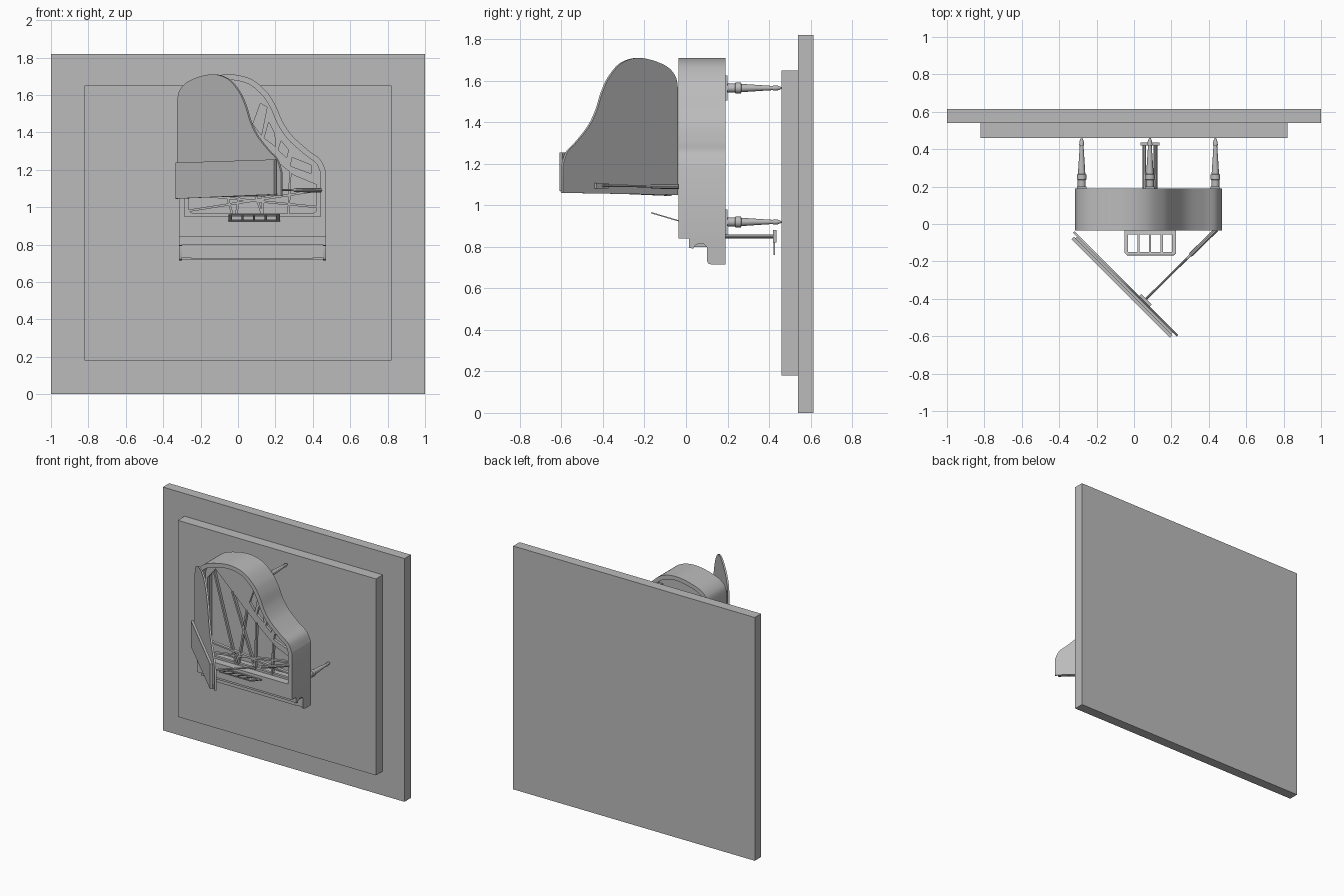
import bpy, bmesh, math
from mathutils import Matrix, Vector

if "Cube" in bpy.data.objects:
    bpy.data.objects.remove(bpy.data.objects["Cube"])

grey = bpy.data.materials.new("plain_grey")
grey.diffuse_color = (0.5, 0.5, 0.5, 1)
grey.use_nodes = True
grey.node_tree.nodes["Principled BSDF"].inputs["Base Color"].default_value = grey.diffuse_color
FRONT = Matrix(((1, 0, 0), (0, 0, -1), (0, 1, 0))).to_4x4()   # (x, z) drawn, y depth
SIDE = Matrix(((0, 0, 1), (1, 0, 0), (0, 1, 0))).to_4x4()     # (y, z) drawn, x depth


def add(name, mesh, smooth=True):
    mesh.materials.clear()
    mesh.materials.append(grey)
    if smooth:
        for p in mesh.polygons:
            p.use_smooth = True
        mesh.set_sharp_from_angle(angle=math.radians(30))
    ob = bpy.data.objects.new(name, mesh)
    bpy.context.collection.objects.link(ob)
    return ob


def slab(name, loops, d0, d1, basis=FRONT, place=Matrix()):
    """Fill closed loops (inner ones become holes) and extrude from d0 to d1."""
    cu = bpy.data.curves.new(name, 'CURVE')
    cu.dimensions = '2D'
    cu.fill_mode = 'BOTH'
    cu.extrude = abs(d1 - d0) / 2
    for loop in loops:
        s = cu.splines.new('POLY')
        s.points.add(len(loop) - 1)
        for p, (a, b) in zip(s.points, loop):
            p.co = (a, b, 0, 1)
        s.use_cyclic_u = True
    tmp = bpy.data.objects.new(name + "_tmp", cu)
    bpy.context.collection.objects.link(tmp)
    bpy.context.view_layer.update()
    mesh = bpy.data.meshes.new_from_object(
        tmp.evaluated_get(bpy.context.evaluated_depsgraph_get()))
    bpy.data.objects.remove(tmp)
    mid = (d0 + d1) / 2
    shift = Vector((0, mid, 0)) if basis is FRONT else Vector((mid, 0, 0))
    mesh.transform(place @ Matrix.Translation(shift) @ basis)
    bm = bmesh.new()
    bm.from_mesh(mesh)
    bmesh.ops.remove_doubles(bm, verts=bm.verts, dist=1e-5)
    bmesh.ops.recalc_face_normals(bm, faces=bm.faces)
    bm.to_mesh(mesh)
    bm.free()
    return add(name, mesh)


def rect(a0, a1, b0, b1):
    return [(a0, b0), (a1, b0), (a1, b1), (a0, b1)]


def box(name, x0, x1, y0, y1, z0, z1, place=Matrix()):
    return slab(name, [rect(x0, x1, z0, z1)], y0, y1, FRONT, place)


def rod(name, a, b, profile, n=16):
    """Turned part from a to b; profile holds (fraction, radius)."""
    a, b = Vector(a), Vector(b)
    q = (b - a).to_track_quat('Z', 'Y')
    bm = bmesh.new()
    rings = []
    for t, r in profile:
        c = a.lerp(b, t)
        rings.append([bm.verts.new(c + q @ Vector((r * math.cos(i * math.tau / n),
                      r * math.sin(i * math.tau / n), 0))) for i in range(n)])
    for r0, r1 in zip(rings, rings[1:]):
        for i in range(n):
            j = (i + 1) % n
            bm.faces.new((r0[i], r0[j], r1[j], r1[i]))
    bm.faces.new(rings[0][::-1])
    bm.faces.new(rings[-1])
    mesh = bpy.data.meshes.new(name)
    bm.to_mesh(mesh)
    bm.free()
    return add(name, mesh)


def smooth_path(pts, steps=6):
    """Catmull-Rom through the points."""
    p = [Vector(v) for v in [pts[0]] + pts + [pts[-1]]]
    out = []
    for p0, p1, p2, p3 in zip(p, p[1:], p[2:], p[3:]):
        for i in range(steps):
            t = i / steps
            out.append(0.5 * (2 * p1 + (p2 - p0) * t + (2 * p0 - 5 * p1 + 4 * p2 - p3) * t * t
                              + (3 * p1 - p0 - 3 * p2 + p3) * t ** 3))
    return [tuple(v) for v in out + [p[-1]]]


def inset(path, d):
    """Shift an open path running clockwise towards its inside."""
    out = []
    for i, p in enumerate(path):
        t = Vector(path[min(i + 1, len(path) - 1)]) - Vector(path[max(i - 1, 0)])
        t.normalize()
        out.append((p[0] + t.y * d, p[1] - t.x * d))
    return out


# Backing boards
box("wall_board", -1, 1, 0.54, 0.615, 0, 1.82)
box("raised_panel", -0.82, 0.82, 0.46, 0.54, 0.18, 1.65)

# Curved case outline: distance from the straight side, height
curve = smooth_path([(0, 1.56), (0.02, 1.625), (0.096, 1.677), (0.255, 1.71), (0.38, 1.687),
                     (0.465, 1.62), (0.515, 1.545), (0.555, 1.455), (0.607, 1.38),
                     (0.69, 1.305), (0.755, 1.255), (0.785, 1.19)])
case = [(u - 0.315, z) for u, z in curve]
inner = inset(case, 0.03)
inner[0], inner[-1] = (-0.285, inner[0][1]), (0.44, inner[-1][1])
inner_loop = inner + [(0.44, 0.95), (-0.285, 0.95)]
slab("case_rim", [case + [(0.47, 0.84), (-0.315, 0.84)], inner_loop], -0.035, 0.19)
slab("soundboard", [inner_loop], 0.10, 0.17)

# Metal frame with one large opening and four slots by the curved side
opening = [(-0.265, 0.98), (-0.24, 0.965), (0.40, 0.965), (0.42, 0.98), (0.42, 1.12),
           (0.30, 1.17), (0.2, 1.25), (0.05, 1.38), (-0.2, 1.62), (-0.265, 1.54)]
slots = [[(0.12, 1.555), (0.155, 1.535), (0.125, 1.385), (0.08, 1.445)],
         [(0.165, 1.455), (0.195, 1.395), (0.2, 1.325), (0.14, 1.37)],
         [(0.23, 1.355), (0.27, 1.305), (0.26, 1.265), (0.215, 1.305)],
         [(0.29, 1.265), (0.39, 1.225), (0.39, 1.18), (0.28, 1.22)]]
slab("metal_frame", [inner_loop, opening] + slots, 0.02, 0.04)
bars = [((-0.03, 0.96), (-0.21, 1.60)), ((-0.01, 0.96), (0.06, 1.38)),
        ((0.13, 0.96), (-0.06, 1.49)), ((0.13, 0.96), (0.14, 1.31)),
        ((0.27, 0.96), (0.28, 1.19)), ((-0.27, 1.07), (0.43, 1.0)),
        ((-0.27, 0.98), (0.43, 1.09))]
for a, b in bars:
    a, b = Vector(a), Vector(b)
    n = (b - a).orthogonal().normalized() * 0.006
    slab("frame_bar", [[tuple(a + n), tuple(a - n), tuple(b - n), tuple(b + n)]], 0.012, 0.035)

# Keyboard end
box("key_cover", -0.30, 0.455, 0.015, 0.19, 0.80, 0.84)
box("key_bed", -0.30, 0.455, 0.13, 0.19, 0.717, 0.80)
box("keys", -0.25, 0.40, 0.11, 0.13, 0.725, 0.80)
cheek = [(0.015, 0.84), (0.015, 0.795), (0.035, 0.792), (0.045, 0.808), (0.06, 0.815),
         (0.085, 0.815), (0.1, 0.80), (0.1, 0.735), (0.106, 0.721), (0.12, 0.715),
         (0.19, 0.715), (0.19, 0.84)]
for x in (-0.315, 0.455):
    slab("cheek", [cheek], x, x + 0.015, SIDE)
for x in (-0.30, 0.40):
    box("key_block", x, x + 0.055, 0.105, 0.13, 0.73, 0.80)

# Lid opened to 45 degrees, with its front leaf folded back over it
hinge = Matrix.Translation((-0.318, -0.038, 0)) @ Matrix.Rotation(-math.pi / 4, 4, 'Z')
slab("lid", [curve + [(0.785, 1.06), (0, 1.05)]], -0.012, 0, FRONT, hinge)
slab("lid_front_leaf", [[(0.02, 1.045), (0.765, 1.068), (0.765, 1.255), (0.02, 1.238)]],
     -0.042, -0.024, FRONT, hinge)
box("leaf_hinge", 0.03, 0.755, -0.026, -0.010, 1.06, 1.075, hinge)

# Lid prop
rod("lid_prop", (0.44, -0.03, 1.09), (0.065, -0.40, 1.095),
    [(0, 0.012), (0.36, 0.012), (0.38, 0.006), (1, 0.006)], 10)
box("prop_bracket", 0.49, 0.57, 0, 0.015, 1.082, 1.108, hinge)

# Music desk: a thin tilted frame with four windows
tilt = math.atan2(0.04, 0.135)
desk = Matrix.Translation((0, -0.035, 0.925)) @ Matrix.Rotation(math.pi / 2 - tilt, 4, 'X')
panes = [rect(x, x + 0.05, 0.022, 0.12) for x in (-0.032, 0.03, 0.092, 0.154)]
slab("music_desk", [[(-0.05, 0), (0.225, 0), (0.225, 0.125), (0.212, 0.138),
                     (-0.037, 0.138), (-0.05, 0.125)]] + panes, -0.003, 0.003, FRONT, desk)

# Legs with collar and caster
for x, z in ((-0.28, 0.92), (0.435, 0.92), (0.085, 1.565)):
    rod("leg", (x, 0.18, z), (x, 0.46, z),
        [(0, 0.02), (0.2, 0.022), (0.21, 0.026), (0.3, 0.026), (0.31, 0.02),
         (0.85, 0.010), (0.87, 0.013), (0.93, 0.012), (1, 0.004)])
    box("leg_plate", x - 0.025, x + 0.025, 0.185, 0.2, z - 0.06, z + 0.06)

# Pedal lyre
for x in (0.055, 0.115):
    rod("lyre_post", (x, 0.18, 0.85), (x, 0.43, 0.85), [(0, 0.01), (1, 0.01)], 10)
box("pedal_box", 0.035, 0.135, 0.42, 0.435, 0.82, 0.88)
for x in (0.06, 0.085, 0.11):
    box("pedal", x - 0.006, x + 0.006, 0.422, 0.428, 0.76, 0.83)
